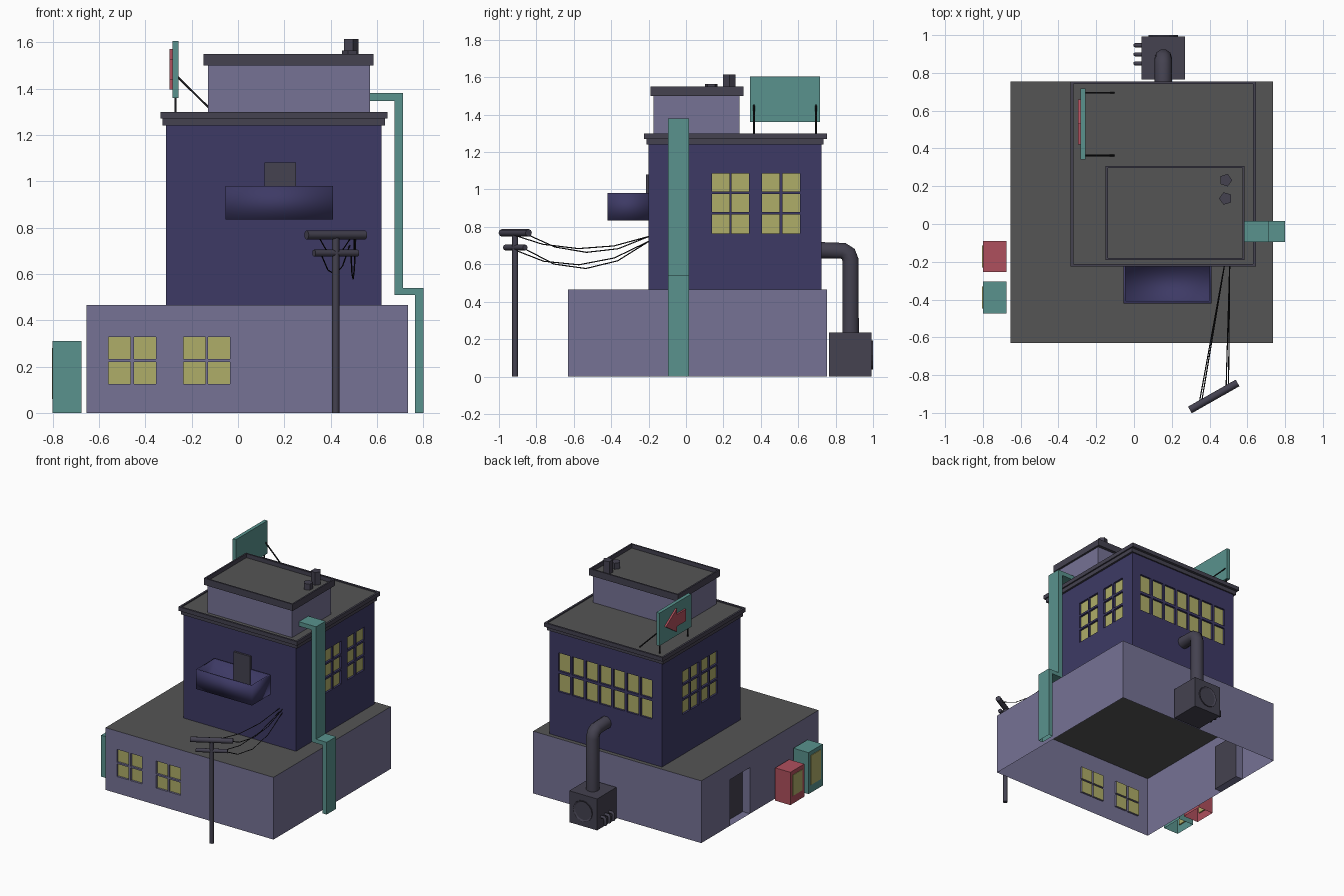
import bpy, bmesh, math
from mathutils import Vector, Matrix

if "Cube" in bpy.data.objects:
    bpy.data.objects.remove(bpy.data.objects["Cube"])


def mat(name, *rgb):
    m = bpy.data.materials.new(name)
    m.diffuse_color = (*rgb, 1)
    m.use_nodes = True
    m.node_tree.nodes["Principled BSDF"].inputs["Base Color"].default_value = m.diffuse_color
    return m


LILAC = mat("lilac", .18, .17, .30)
INDIGO = mat("indigo", .047, .042, .13)
TRIM = mat("dark_trim", .058, .054, .08)
ROOF = mat("roof_grey", .09, .09, .09)
TEAL = mat("teal", .10, .29, .27)
RED = mat("red", .43, .08, .11)
GLASS = mat("yellow_glass", .43, .42, .14)
BLACK = mat("black", .01, .01, .012)


def finish(name, bm, *mats):
    me = bpy.data.meshes.new(name)
    bm.to_mesh(me)
    bm.free()
    for m in mats:
        me.materials.append(m)
    ob = bpy.data.objects.new(name, me)
    bpy.context.collection.objects.link(ob)
    return ob


def box_bm(x0, x1, y0, y1, z0, z1):
    bm = bmesh.new()
    bmesh.ops.create_cube(bm, size=1, matrix=Matrix.Translation(
        ((x0 + x1) / 2, (y0 + y1) / 2, (z0 + z1) / 2)) @ Matrix.Diagonal((x1 - x0, y1 - y0, z1 - z0, 1)))
    return bm


def open_bottom(bm):
    bmesh.ops.delete(bm, geom=[f for f in bm.faces if f.calc_center_median().z < .001], context='FACES')


def box(name, m, *b, hollow=False):
    bm = box_bm(*b)
    if hollow:
        open_bottom(bm)
    return finish(name, bm, m)


def tray(name, m, floor, b, width, depth):
    """Box whose top is inset and sunk: roof rim or balcony."""
    bm = box_bm(*b)
    bm.normal_update()
    top = max(bm.faces, key=lambda f: f.calc_center_median().z)
    bmesh.ops.inset_individual(bm, faces=[top], thickness=width)
    # a second, zero-width inset becomes the vertical inner wall
    bmesh.ops.inset_individual(bm, faces=[top], thickness=0)
    bmesh.ops.translate(bm, verts=top.verts[:], vec=(0, 0, -depth))
    top.material_index = 1
    return finish(name, bm, m, floor)


def wall(bm, p0, p1, z0, z1, holes):
    """Thin wall with recessed panels; each hole = (lo, hi, z lo, z hi, depth, material slot)."""
    p0, p1 = Vector((*p0, 0)), Vector((*p1, 0))
    d = (p1 - p0).normalized()
    n = Vector((d.y, -d.x, 0))
    start = p0.x if abs(d.x) > .5 else p0.y
    hs = [(*sorted((abs(a - start), abs(b - start))), c, e, t, k) for a, b, c, e, t, k in holes]
    us = sorted({0, (p1 - p0).length, *[h[0] for h in hs], *[h[1] for h in hs]})
    zs = sorted({z0, z1, *[h[2] for h in hs], *[h[3] for h in hs]})

    def loop(u0, u1, v0, v1, t=0):
        return [p0 + d * u - n * t + Vector((0, 0, v)) for u, v in ((u0, v0), (u1, v0), (u1, v1), (u0, v1))]

    def face(pts, k=0):
        bm.faces.new([bm.verts.new(p) for p in pts]).material_index = k

    for u0, u1 in zip(us, us[1:]):
        for v0, v1 in zip(zs, zs[1:]):
            cu, cv = (u0 + u1) / 2, (v0 + v1) / 2
            if not any(h[0] < cu < h[1] and h[2] < cv < h[3] for h in hs):
                face(loop(u0, u1, v0, v1))
    for *r, t, k in hs:
        a, b = loop(*r), loop(*r, t)
        face(b, k)
        for i in range(4):
            j = (i + 1) % 4
            face((a[i], a[j], b[j], b[i]))


def tier(name, m, x0, x1, y0, y1, z0, z1, front=(), right=(), back=(), left=()):
    bm = bmesh.new()
    c = [(x0, y0), (x1, y0), (x1, y1), (x0, y1)]
    for i, holes in enumerate((front, right, back, left)):
        wall(bm, c[i], c[(i + 1) % 4], z0, z1, holes)
    bm.faces.new([bm.verts.new((*p, z1)) for p in c]).material_index = 1
    bmesh.ops.remove_doubles(bm, verts=bm.verts[:], dist=1e-4)
    return finish(name, bm, m, ROOF, GLASS, TRIM)


def panes(starts, w, rows, depth=.015):
    return [(s, s + w, a, b, depth, 2) for s in starts for a, b in rows]


def prism(name, m, profile, push, hollow=False):
    bm = bmesh.new()
    f = bm.faces.new([bm.verts.new(p) for p in profile])
    ex = bmesh.ops.extrude_face_region(bm, geom=[f], use_keep_orig=True)
    bmesh.ops.translate(bm, verts=[v for v in ex["geom"] if isinstance(v, bmesh.types.BMVert)], vec=push)
    bmesh.ops.recalc_face_normals(bm, faces=bm.faces[:])
    if hollow:
        open_bottom(bm)
    return finish(name, bm, m)


def tube(name, m, pts, r, res=2):
    cu = bpy.data.curves.new(name, 'CURVE')
    cu.dimensions = '3D'
    cu.bevel_depth, cu.bevel_resolution, cu.use_fill_caps = r, res, True
    s = cu.splines.new('POLY')
    s.points.add(len(pts) - 1)
    for p, q in zip(s.points, pts):
        p.co = (*q, 1)
    cu.materials.append(m)
    ob = bpy.data.objects.new(name, cu)
    bpy.context.collection.objects.link(ob)
    return ob


# Building tiers with recessed windows and door
tier("ground_floor", LILAC, -.655, .735, -.63, .755, 0, .465,
     front=panes((-.56, -.448, -.236, -.13), .095, ((.125, .22), (.232, .328))),
     left=[(.18, .415, 0, .345, .06, 3)])
rows3 = ((.765, .865), (.88, .975), (.99, 1.085))
tier("upper_floor", INDIGO, -.31, .62, -.20, .725, .465, 1.24,
     right=panes((.138, .243, .405, .516), .094, rows3),
     left=panes((.068, .17, .292, .394), .09, rows3),
     back=panes([-.228 + .1135 * i for i in range(7)], .095, ((.80, .935), (.955, 1.09))))
tier("rooftop_room", LILAC, -.13, .57, -.175, .285, 1.28, 1.51)

# Cornices and roofs
box("cornice_lower", TRIM, -.325, .635, -.21, .735, 1.24, 1.27)
tray("cornice_upper", TRIM, ROOF, (-.335, .645, -.225, .755, 1.27, 1.30), .02, .008)
tray("rooftop_cornice", TRIM, ROOF, (-.15, .585, -.19, .308, 1.50, 1.55), .016, .03)

# Chimneys
for i, (y, h) in enumerate(((.135, .04), (.232, .09))):
    bm = bmesh.new()
    bmesh.ops.create_cone(bm, cap_ends=True, segments=5, radius1=.035, radius2=.035, depth=h + .01,
                          matrix=Matrix.Translation((.485, y, 1.51 + (h + .02) / 2))
                          @ Matrix.Rotation(math.pi * (i + .5), 4, 'Z'))
    finish(f"chimney_{i + 1}", bm, TRIM)

# Balcony and its door
balcony = tray("balcony", INDIGO, INDIGO, (-.055, .41, -.42, -.20, .835, .98), .016, .12)
for p in balcony.data.polygons:
    p.use_smooth = True
box("balcony_door", TRIM, .115, .25, -.215, -.195, .86, 1.08)

# Stepped flat duct on the right side
duct = [(.56, 1.38), (.712, 1.38), (.712, .54), (.80, .54), (.80, 0), (.765, 0),
        (.765, .51), (.675, .51), (.675, 1.347), (.56, 1.347)]
prism("side_duct", TEAL, [(x, -.095, z) for x, z in duct], (0, .112, 0), hollow=True)

# Vending machines
for name, m, y0, y1, h in (("vending_machine_red", RED, -.255, -.09, .245),
                           ("vending_machine_teal", TEAL, -.473, -.305, .31)):
    box(name, m, -.80, -.675, y0, y1, 0, h, hollow=True)
    box(name + "_window", GLASS, -.804, -.79, y0 + .025, y1 - .025, .06, h - .03)

# Roof sign with arrow, posts and braces
box("sign_board", TEAL, -.283, -.257, .342, .717, 1.36, 1.605)
arrow = [(.66, 1.483), (.53, 1.57), (.53, 1.525), (.42, 1.525), (.42, 1.437), (.53, 1.437), (.53, 1.397)]
prism("sign_arrow", RED, [(-.296, y, z) for y, z in arrow], (.02, 0, 0))
for i, y in enumerate((.363, .695)):
    tube(f"sign_post_{i + 1}", BLACK, [(-.27, y, 1.29), (-.27, y, 1.40)], .005, 1)
    tube(f"sign_brace_{i + 1}", BLACK, [(-.26, y, 1.45), (-.105, y, 1.297)], .005, 1)

# Machine at the back with fan, vent pipe and small outlets
box("vent_machine", TRIM, .04, .27, .765, .993, 0, .235)
bm = bmesh.new()
bmesh.ops.create_cone(bm, cap_ends=True, segments=16, radius1=.078, radius2=.078, depth=.02,
                      matrix=Matrix.Translation((.155, .99, .115)) @ Matrix.Rotation(-math.pi / 2, 4, 'X'))
bm.normal_update()
fan = max(bm.faces, key=lambda f: f.calc_center_median().y)
bmesh.ops.inset_individual(bm, faces=[fan], thickness=.012)
bmesh.ops.translate(bm, verts=fan.verts[:], vec=(0, -.006, 0))
finish("machine_fan", bm, TRIM)
tube("vent_pipe", TRIM, [(.155, .88, .22), (.155, .88, .62), (.155, .868, .655), (.155, .84, .672),
                         (.155, .72, .675)], .046, 3)
for i in range(3):
    y = .85 + .048 * i
    tube(f"machine_outlet_{i + 1}", TRIM, [(.05, y, .085), (.015, y, .085), (.006, y, .075), (.006, y, .03)], .011, 1)

# Utility pole, cross arms and sagging wires
C, D = Vector((.422, -.913, 0)), Vector((.87, .493, 0))
tube("pole", TRIM, [C, C + Vector((0, 0, .76))], .016)
for i, (z, half, r, grip, sag) in enumerate(((.768, .145, .02, .09, .085), (.69, .108, .015, .075, .12))):
    up = Vector((0, 0, z))
    tube(f"cross_arm_{i + 1}", TRIM, [C + up - D * half, C + up + D * half], r)
    for j, s in enumerate((-1, 1)):
        a = C + up + D * grip * s
        b = Vector((.495 + .012 * s, -.195, .75 - .025 * i))
        pts = [a.lerp(b, t / 4) - Vector((0, 0, (sag + .01 * s) * t * (4 - t) / 4)) for t in range(5)]
        tube(f"wire_{2 * i + j + 1}", BLACK, pts, .003, 0)
